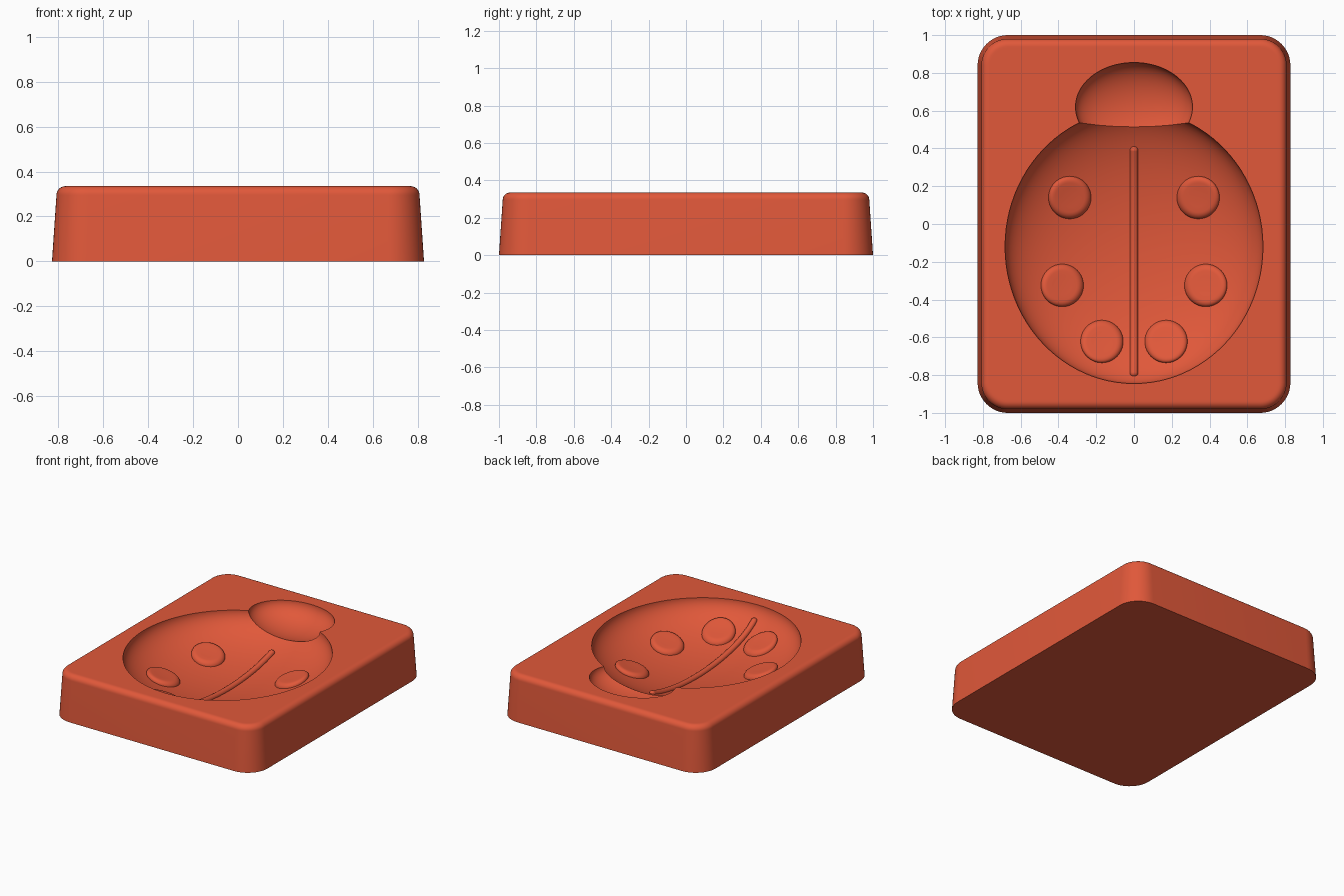
import bpy, bmesh, math
from mathutils import Vector

default = bpy.data.objects.get("Cube")
if default:
    bpy.data.objects.remove(default, do_unlink=True)

red = bpy.data.materials.new("brick_red")
red.use_nodes = True
red.diffuse_color = (0.75, 0.098, 0.042, 1)
red.node_tree.nodes["Principled BSDF"].inputs["Base Color"].default_value = red.diffuse_color

TOP = 0.335
BODY_C, BODY_R = Vector((0, -0.12, TOP)), Vector((0.683, 0.725, 0.25))
HEAD_C, HEAD_R = Vector((0, 0.62, TOP)), Vector((0.31, 0.235, 0.135))


def add_object(name, bm):
    mesh = bpy.data.meshes.new(name)
    bmesh.ops.recalc_face_normals(bm, faces=bm.faces)
    bm.to_mesh(mesh)
    bm.free()
    mesh.materials.append(red)
    obj = bpy.data.objects.new(name, mesh)
    bpy.context.collection.objects.link(obj)
    return obj


def select(*objs):
    bpy.ops.object.select_all(action='DESELECT')
    for o in objs:
        o.select_set(True)
    bpy.context.view_layer.objects.active = objs[0]


def smooth(obj):
    select(obj)
    bpy.ops.object.shade_smooth_by_angle(angle=math.radians(32))


def bridge(bm, rings):
    for a, b in zip(rings, rings[1:]):
        n = len(a)
        for i in range(n):
            bm.faces.new((a[i], a[(i + 1) % n], b[(i + 1) % n], b[i]))


def floor_z(x, y):
    """Height of the body hollow."""
    u, v = (x - BODY_C.x) / BODY_R.x, (y - BODY_C.y) / BODY_R.y
    return TOP - BODY_R.z * math.sqrt(max(0, 1 - u * u - v * v))


def rounded_ring(bm, inset, z, steps=12):
    radius, hx, hy = 0.16, 0.828, 1.0
    verts = []
    for q, (sx, sy) in enumerate(((1, 1), (-1, 1), (-1, -1), (1, -1))):
        for i in range(steps + 1):
            a = math.pi / 2 * (q + i / steps)
            verts.append(bm.verts.new((sx * (hx - radius) + (radius - inset) * math.cos(a),
                                       sy * (hy - radius) + (radius - inset) * math.sin(a), z)))
    return verts


# Tapered block with a rounded top edge
bm = bmesh.new()
edge, taper = 0.04, 0.02
profile = [(0, 0)]
for i in range(9):
    a = math.pi / 2 * i / 8
    profile.append((taper + edge * (1 - math.cos(a)), TOP - edge + edge * math.sin(a)))
profile.append((0.07, TOP))
rings = [rounded_ring(bm, inset, z) for inset, z in profile]
bridge(bm, rings)
bm.faces.new(rings[0])
bm.faces.new(rings[-1])
block = add_object("mould_block", bm)

# Hollows for the body and the head
for name, centre, radii in (("body_cutter", BODY_C, BODY_R), ("head_cutter", HEAD_C, HEAD_R)):
    bm = bmesh.new()
    bmesh.ops.create_uvsphere(bm, u_segments=96, v_segments=47, radius=1)
    for v in bm.verts:
        v.co = centre + v.co * radii
    cutter = add_object(name, bm)
    cutter.hide_render = True
    cut = block.modifiers.new(name, 'BOOLEAN')
    cut.operation, cut.solver, cut.object = 'DIFFERENCE', 'EXACT', cutter
    select(block)
    bpy.ops.object.modifier_apply(modifier=name)
    bpy.data.objects.remove(cutter, do_unlink=True)
smooth(block)


# Low round-edged spots following the hollow
def spot(name, cx, cy, radius=0.113, height=0.03, segments=40):
    bm = bmesh.new()
    rings = []
    lip = 0.035
    levels = [(radius, -0.02)]
    for i in range(7):
        a = math.pi / 2 * i / 6
        levels.append((radius - lip * (1 - math.cos(a)), height * math.sin(a)))
    levels += [(0.05, height), (0.02, height)]
    for r, h in levels:
        ring = []
        for i in range(segments):
            a = math.tau * i / segments
            x, y = cx + r * math.cos(a), cy + r * math.sin(a)
            ring.append(bm.verts.new((x, y, floor_z(x, y) + h)))
        rings.append(ring)
    bridge(bm, rings)
    bm.faces.new(rings[0])
    bm.faces.new(rings[-1])
    smooth(add_object(name, bm))


for row, x, y in (("back", 0.34, 0.14), ("middle", 0.38, -0.325), ("front", 0.17, -0.622)):
    spot("left_" + row + "_spot", x, y)
    spot("right_" + row + "_spot", -x, y)

# Rounded wing line along the bottom of the hollow
bm = bmesh.new()
radius, start, end, count = 0.022, -0.79, 0.39, 48
rings = []
points = [Vector((0, y, floor_z(0, y))) for y in
          (start + (end - start) * i / count for i in range(count + 1))]
for i, p in enumerate(points):
    along = (points[min(i + 1, count)] - points[max(i - 1, 0)]).normalized()
    up = Vector((1, 0, 0)).cross(along)
    rings.append([bm.verts.new(p + radius * (Vector((math.cos(a), 0, 0)) + up * math.sin(a)))
                  for a in (math.tau * k / 16 for k in range(16))])
bridge(bm, rings)
line = add_object("wing_line", bm)
caps = []
for p in (points[0], points[-1]):
    bm = bmesh.new()
    bmesh.ops.create_uvsphere(bm, u_segments=16, v_segments=10, radius=radius)
    bmesh.ops.translate(bm, verts=bm.verts, vec=p)
    caps.append(add_object("wing_line_end", bm))
select(line, *caps)
bpy.ops.object.join()
smooth(line)
